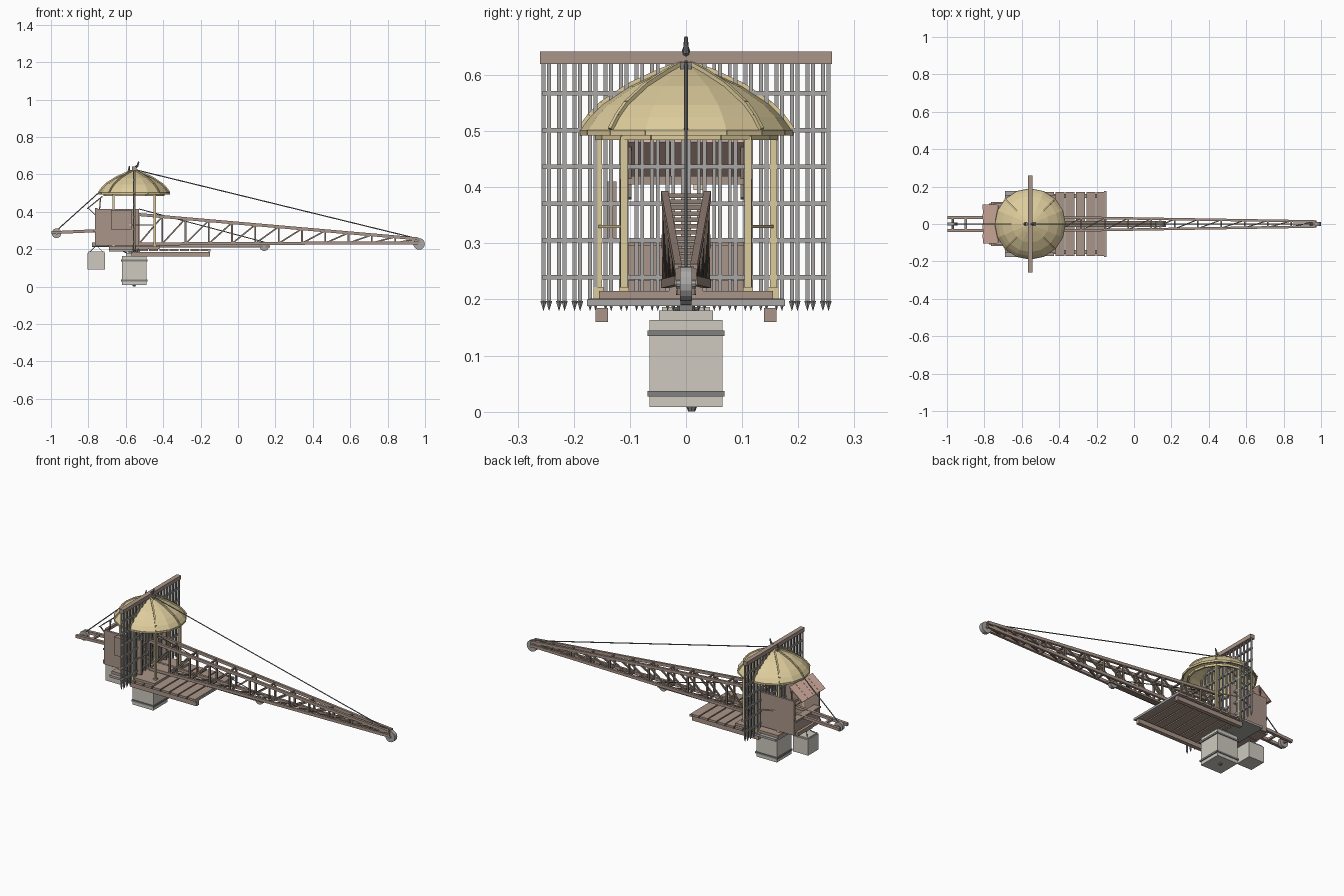
import bpy, bmesh, math
from mathutils import Vector, Matrix

if "Cube" in bpy.data.objects:
    bpy.data.objects.remove(bpy.data.objects["Cube"])

COL = {}
for n, c in dict(gold=(.72, .60, .33), wood=(.40, .30, .25), dark=(.27, .21, .17), iron=(.22, .22, .22),
                 steel=(.40, .39, .38), stone=(.62, .59, .53), rose=(.68, .44, .36), cream=(.85, .72, .5)).items():
    COL[n] = bpy.data.materials.new(n)
    COL[n].diffuse_color = (*c, 1)


class Part:
    """Collects primitives into one flat-shaded object."""
    def __init__(self, name, col):
        self.name, self.col, self.bm = name, col, bmesh.new()

    def box(self, x0, x1, y0, y1, z0, z1):
        m = Matrix.Translation(((x0 + x1) / 2, (y0 + y1) / 2, (z0 + z1) / 2)) @ Matrix.Diagonal((x1 - x0, y1 - y0, z1 - z0, 1))
        bmesh.ops.create_cube(self.bm, size=1, matrix=m)
        return self

    def beam(self, p, q, w, h=None):
        p, q = Vector(p), Vector(q)
        d = q - p
        z = d.normalized()
        side = Vector((0, 0, 1)).cross(z)
        side = Vector((0, 1, 0)) if side.length < 1e-4 else side.normalized()
        up = z.cross(side)
        m = Matrix((side, up, z)).transposed().to_4x4()
        m = Matrix.Translation((p + q) / 2) @ m @ Matrix.Diagonal((w, h or w, d.length, 1))
        bmesh.ops.create_cube(self.bm, size=1, matrix=m)
        return self

    def rod(self, p, q, r, r2=None, n=8):
        p, q = Vector(p), Vector(q)
        d = q - p
        m = Matrix.Translation((p + q) / 2) @ d.to_track_quat('Z', 'Y').to_matrix().to_4x4()
        bmesh.ops.create_cone(self.bm, cap_ends=True, segments=n, radius1=r, radius2=r if r2 is None else r2, depth=d.length, matrix=m)
        return self

    def done(self):
        me = bpy.data.meshes.new(self.name)
        self.bm.to_mesh(me)
        self.bm.free()
        me.materials.append(COL[self.col])
        ob = bpy.data.objects.new(self.name, me)
        bpy.context.collection.objects.link(ob)
        return ob


CX = -.555
S = (-1, 1)


def polar(r, a, z):
    return (CX + r * math.cos(a), r * math.sin(a), z)


# Domed roof: revolved faceted shell with ribs and eave ring
prof = [(.19, .50), (.172, .525), (.15, .547), (.10, .58), (.05, .603), (.012, .618)]
dome = Part("dome_roof", "gold")
N = 16
rings = [[dome.bm.verts.new(polar(r, 2 * math.pi * i / N, z)) for i in range(N)] for r, z in prof]
for a, b in zip(rings, rings[1:]):
    for i in range(N):
        j = (i + 1) % N
        dome.bm.faces.new((a[i], a[j], b[j], b[i]))
dome.bm.faces.new(rings[-1])
sol = dome.done().modifiers.new("thickness", 'SOLIDIFY')
sol.thickness = .008

ribs = Part("dome_ribs", "gold")
for k in range(8):
    for (r, z), (r2, z2) in zip(prof, prof[1:]):
        ribs.beam(polar(r, k * math.pi / 4, z + .003), polar(r2, k * math.pi / 4, z2 + .003), .008)
ribs.done()

eave = Part("eave_ring", "gold")
for i in range(N):
    a, b = 2 * math.pi * i / N, 2 * math.pi * (i + 1) / N
    eave.beam(polar(.158, a, .49), polar(.158, b, .49), .01, .012)
    eave.beam(polar(.187, a, .497), polar(.187, b, .497), .007, .01)
eave.done()

# Pavilion posts and hand rails
posts = Part("pavilion_posts", "gold")
for s in S:
    for k in (1, 2, 3):
        a = s * k * math.pi / 4
        x, y, _ = polar(.156, a, 0)
        posts.box(x - .006, x + .006, y - .006, y + .006, .2, .49)
        posts.box(x - .009, x + .009, y - .009, y + .009, .2, .222)
    for k in (1, 2):
        a, b = s * k * math.pi / 4, s * (k + 1) * math.pi / 4
        posts.beam(polar(.156, a, .33), polar(.156, b, .33), .005)
posts.done()

# Finial and cable saddle
Part("finial", "iron").rod((CX, 0, .61), (CX, 0, .635), .012).rod((CX, 0, .63), (-.54, 0, .645), .007) \
    .rod((-.54, 0, .64), (-.53, 0, .668), .006, .003).rod((-.585, 0, .615), (-.58, 0, .645), .006, .003) \
    .box(-.585, -.525, -.01, .01, .605, .622).done()

# Portcullis: paired bars with spikes, crossbars and head beam
port = Part("portcullis_bars", "steel")
for i in range(19):
    yc = -.249 + i * .498 / 18
    for k, s in enumerate(S):
        y, x = yc + s * .005, CX + s * .004
        port.box(x - .0035, x + .0035, y - .0035, y + .0035, .195, .622)
        port.rod((x, y, .197), (x, y, .179), .0055, 0, 4)
for i in range(6):
    z = .24 + i * .0655
    port.box(CX - .006, CX + .006, -.256, .256, z - .004, z + .004)
port.done()
Part("portcullis_head_beam", "wood").box(CX - .013, CX + .013, -.26, .26, .62, .642).done()

# Floor, side beams and plank deck
Part("pavilion_floor", "wood").box(-.69, -.42, -.155, .155, .2, .215).box(-.78, -.69, -.105, .105, .215, .235) \
    .box(-.78, -.42, -.03, .03, .212, .235).done()
deck = Part("deck_planks", "wood")
for i in range(8):
    x = -.152 - i * .055
    deck.box(x - .048, x, -.172, .172, .19, .202)
deck.done()
joists = Part("deck_joists", "wood")
for s in S:
    joists.box(-.57, -.15, s * .15 - .011, s * .15 + .011, .16, .185)
joists.done()
Part("deck_edge", "steel").box(-.16, -.146, -.176, .176, .188, .2).box(-.69, -.56, -.176, .176, .188, .2).done()

# Booth behind the gate: side walls, counter, shelf and awning
booth = Part("booth_walls", "wood")
for s in S:
    booth.box(-.765, -.53, s * .112 - .006, s * .112 + .006, .22, .415)
booth.box(-.765, -.755, -.11, .11, .22, .3)
booth.box(-.775, -.735, -.11, .11, .295, .305)
booth.box(-.765, -.75, -.11, .11, .405, .42)
booth.done()
Part("hanging_shutter", "wood").box(-.68, -.57, -.147, -.124, .305, .41).done()
aw = Part("awning", "rose")
for i in range(8):
    y = -.105 + i * .02625
    aw.beam((-.807, y + .0131, .416), (-.725, y + .0131, .482), .0262, .006 if i % 2 else .004)
aw.done()
struts = Part("awning_struts", "dark")
for s in S:
    struts.beam((-.76, s * .1, .38), (-.8, s * .1, .419), .005)
    struts.beam((-.74, s * .1, .415), (-.735, s * .1, .472), .006)
struts.done()
Part("notice", "cream").box(-.76, -.755, .013, .033, .395, .412).done()

# Boom: four tapering chords laced with posts and diagonals
X0, X1 = -.53, .965


def chord(x, s, top):
    t = (x - X0) / (X1 - X0)
    return (x, s * (.038 - .024 * t), .385 - .13 * t if top else .228 + .006 * t)


chords, lace = Part("boom_chords", "wood"), Part("boom_lacing", "dark")
for s in S:
    for top in (0, 1):
        chords.beam(chord(X0, s, top), chord(X1, s, top), .013, .016)
B = 12
xs = [X0 + (X1 - X0) * i / B for i in range(B + 1)]
for i, x in enumerate(xs):
    for s in S:
        lace.beam(chord(x, s, 0), chord(x, s, 1), .009)
        if i < B:
            lace.beam(chord(x, s, 0), chord(xs[i + 1], s, 1), .008)
    for top in (0, 1):
        lace.beam(chord(x, -1, top), chord(x, 1, top), .008)
        if i < B and not top:
            lace.beam(chord(x, -1, 0), chord(xs[i + 1], 1, 0), .006)
chords.done()
lace.done()

# Lower slide beam and rear tail
Part("slide_beam", "dark").box(-.55, .17, -.016, .016, .208, .22).done()
tail = Part("tail_beams", "wood")
for s in S:
    tail.beam((-.997, s * .036, .288), (-.54, s * .036, .308), .016, .016)
tail.beam((-.9, -.036, .292), (-.9, .036, .292), .012)
tail.done()

# Pulleys
pul = Part("pulley_wheels", "steel")
for x, z, r, w in ((-.97, .285, .026, .009), (.14, .215, .025, .01), (.968, .228, .031, .011)):
    pul.rod((x, -w, z), (x, w, z), r, n=16)
    pul.rod((x, -.04 if x < 0 else -.018, z), (x, .04 if x < 0 else .018, z), .007)
pul.done()

# Stay cables
Part("stay_cables", "iron").rod((-.55, 0, .625), (.965, 0, .255), .003, n=6).rod((-.56, 0, .622), (-.73, 0, .515), .003, n=6) \
    .rod((-.73, 0, .515), (-.975, 0, .295), .003, n=6).rod((-.53, 0, .415), (.14, 0, .238), .0025, n=6).done()

# Large hanging block with iron bands
Part("main_block", "stone").box(-.62, -.49, -.065, .065, .008, .163).box(-.6, -.51, -.048, .048, .163, .18).done()
bands = Part("main_block_bands", "iron")
for z in (.032, .14):
    bands.box(-.625, -.485, -.069, .069, z - .005, z + .005)
bands.rod((CX, .01, 0), (CX, .01, .01), .006, .01)
for s in S:
    bands.rod((CX, s * .018, .163), (CX + .03, s * .006, .215), .004)
    bands.rod((CX - .03, s * .018, .175), (CX - .09, s * .03, .205), .003)
bands.box(CX - .03, CX + .03, -.012, .012, .165, .205)
bands.done()

# Small rear counterweight on slings
Part("rear_counterweight", "stone").box(-.805, -.71, -.048, .048, .09, .18).box(-.8, -.715, -.043, .043, .18, .187).done()
sl = Part("counterweight_slings", "iron")
for s in S:
    for t in S:
        sl.rod((-.757 + s * .035, t * .035, .185), (-.757, 0, .22), .002, n=6)
sl.done()

for m in bpy.data.materials:
    if m.users and not m.is_grease_pencil:
        m.use_nodes = True
        m.node_tree.nodes["Principled BSDF"].inputs["Base Color"].default_value = m.diffuse_color
